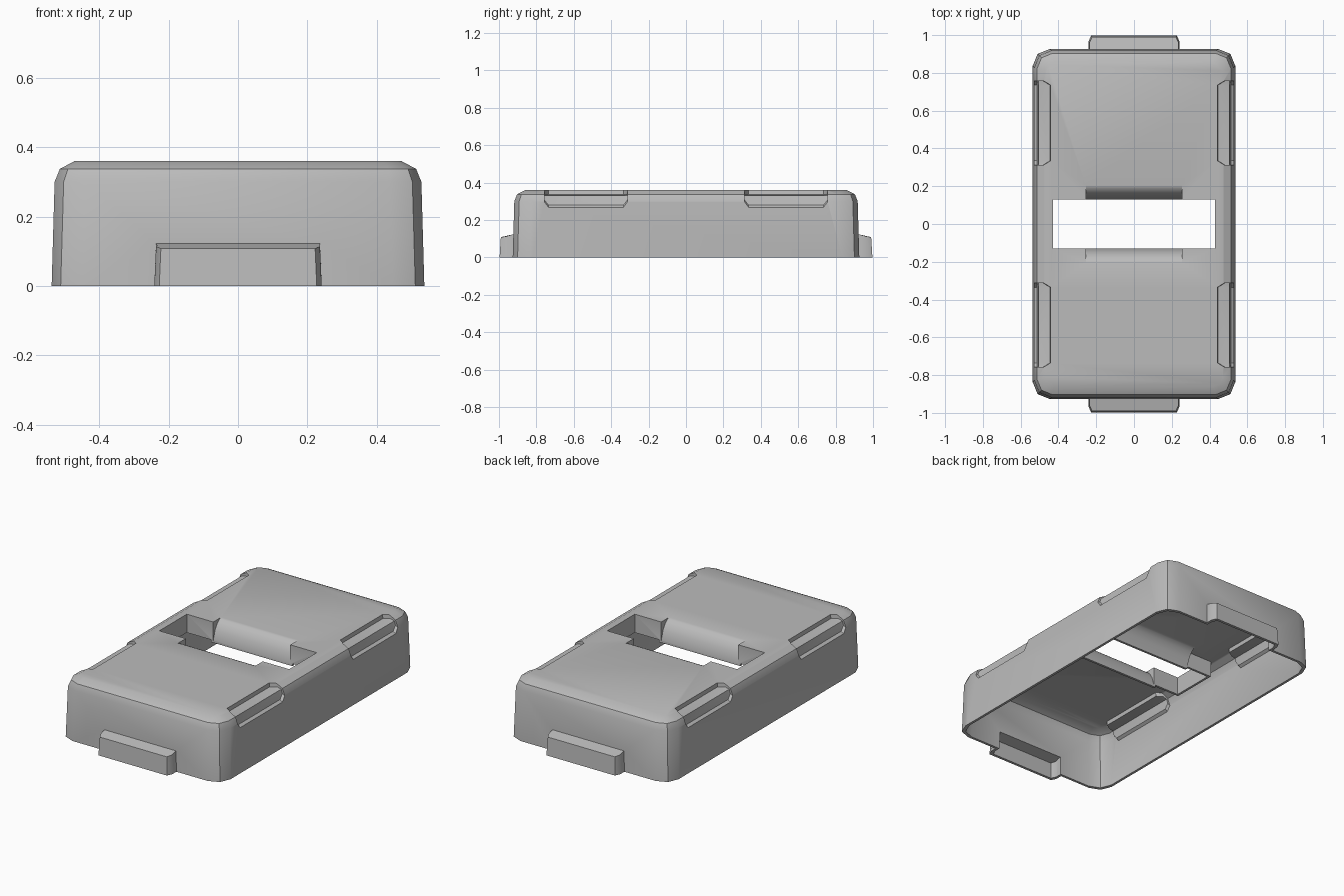
import bpy
import bmesh
import math

if "Cube" in bpy.data.objects:
    bpy.data.objects.remove(bpy.data.objects["Cube"], do_unlink=True)

WALL = 0.014
SLOT_X, SLOT_Y, LIP_Z = 0.43, 0.13, 0.25
DIP_X = 0.255

grey = bpy.data.materials.new("plain grey")
grey.use_nodes = True
grey.diffuse_color = (0.5, 0.5, 0.5, 1)
grey.node_tree.nodes["Principled BSDF"].inputs["Base Color"].default_value = grey.diffuse_color


def loft(name, rings):
    """Solid skinned through rings that have equal point counts."""
    bm = bmesh.new()
    loops = [[bm.verts.new(p) for p in ring] for ring in rings]
    n = len(loops[0])
    for low, high in zip(loops, loops[1:]):
        for i in range(n):
            j = (i + 1) % n
            bm.faces.new((low[i], low[j], high[j], high[i]))
    bm.faces.new(loops[0])
    bm.faces.new(loops[-1])
    bmesh.ops.recalc_face_normals(bm, faces=bm.faces)
    mesh = bpy.data.meshes.new(name)
    bm.to_mesh(mesh)
    bm.free()
    mesh.materials.append(grey)
    obj = bpy.data.objects.new(name, mesh)
    bpy.context.collection.objects.link(obj)
    return obj


def box(name, hx, hy, z0, z1):
    plan = [(-hx, -hy), (hx, -hy), (hx, hy), (-hx, hy)]
    return loft(name, [[(x, y, z) for x, y in plan] for z in (z0, z1)])


def combine(target, tool, operation):
    """Apply one boolean and discard the tool."""
    mod = target.modifiers.new(operation.lower(), 'BOOLEAN')
    mod.operation, mod.solver, mod.object = operation, 'EXACT', tool
    bpy.context.view_layer.objects.active = target
    bpy.ops.object.modifier_apply(modifier=mod.name)
    bpy.data.objects.remove(tool, do_unlink=True)


def body(t, base):
    """Drafted box with rounded corners and top edge."""
    rings = []
    for z, inset, r in ((base, 0, .09), (.30 - t, .01, .09),
                        (.337 - t, .025, .08), (.36 - t, .068, .05)):
        hx, hy = .538 - t - inset, .928 - t - inset
        k = r * .29
        quarter = [(hx, hy - r), (hx - k, hy - k), (hx - r, hy)]
        plan = quarter + [(-x, y) for x, y in reversed(quarter)]
        plan += [(-x, -y) for x, y in plan]
        rings.append([(x, y, z) for x, y in plan])
    return loft("body", rings)


def end_tab(side, t, base):
    """Clip housing on a short end, with a gently sloped top."""
    def ring(hx, out, z_in, z_out):
        half = [(hx, .80, z_in), (hx, .93, z_in), (hx, out - .03, z_out + .005),
                (hx - .014, out, z_out)]
        pts = half + [(-x, y, z) for x, y, z in reversed(half)]
        return [(x, side * y, z) for x, y, z in pts]
    low = ring(.243 - t, 1.0 - t, base, base)
    high = ring(.236 - t, .99 - t, .122 - t, .108 - t)
    low = [(x, y, base) for x, y, z in low]
    return loft("end_tab", [low, high])


def grip_cutter(side, end, t):
    """Shallow finger recess on a long upper edge."""
    rings = []
    for y, a, b in ((.313 - t, .465, .295), (.335 - t, .43, .267),
                    (.735 + t, .43, .267), (.757 + t, .465, .295)):
        a, b = a - t, b - t
        profile = [(a, .45), (a + .015, .337 - t), (.505 - t, .33 - t),
                   (.513 - t, b + .012), (.53 - t, b), (.7, b), (.7, .45)]
        rings.append([(side * x, end * y, z) for x, z in profile])
    return loft("grip_cutter", rings)


def dip_cutter(t):
    """Rounded roll-over from the top down to the slot."""
    curve = [(.21, .362), (.19, .355), (.168, .338), (.147, .303), (.13, .25)]
    half = [(.21 + t, .45)] + [(y + t, z - t) for y, z in curve]
    profile = half + [(-y, z) for y, z in reversed(half)]
    hx = DIP_X + t
    return loft("dip_cutter", [[(x, y, z) for y, z in profile] for x in (-hx, hx)])


def form(t, base):
    """Body with tabs and recesses; t is the offset inward from the skin."""
    obj = body(t, base)
    for side in (-1, 1):
        combine(obj, end_tab(side, t, base), 'UNION')
        for end in (-1, 1):
            combine(obj, grip_cutter(side, end, t), 'DIFFERENCE')
    combine(obj, dip_cutter(t), 'DIFFERENCE')
    return obj


# Outer skin with the slot right through
shell = form(0, -.05)
combine(shell, box("slot", SLOT_X, SLOT_Y, -.2, .6), 'DIFFERENCE')

# Cavity, leaving a collar around the slot
cavity = form(WALL, -.1)
combine(cavity, box("collar", SLOT_X + WALL, SLOT_Y + WALL, LIP_Z, .6), 'DIFFERENCE')
combine(shell, cavity, 'DIFFERENCE')

# Level the open underside
combine(shell, box("trim", 2, 2, -1, 0), 'DIFFERENCE')
shell.name = shell.data.name = "case_shell"

bpy.ops.object.select_all(action='DESELECT')
shell.select_set(True)
bpy.context.view_layer.objects.active = shell
bpy.ops.object.shade_smooth_by_angle(angle=math.radians(35))
